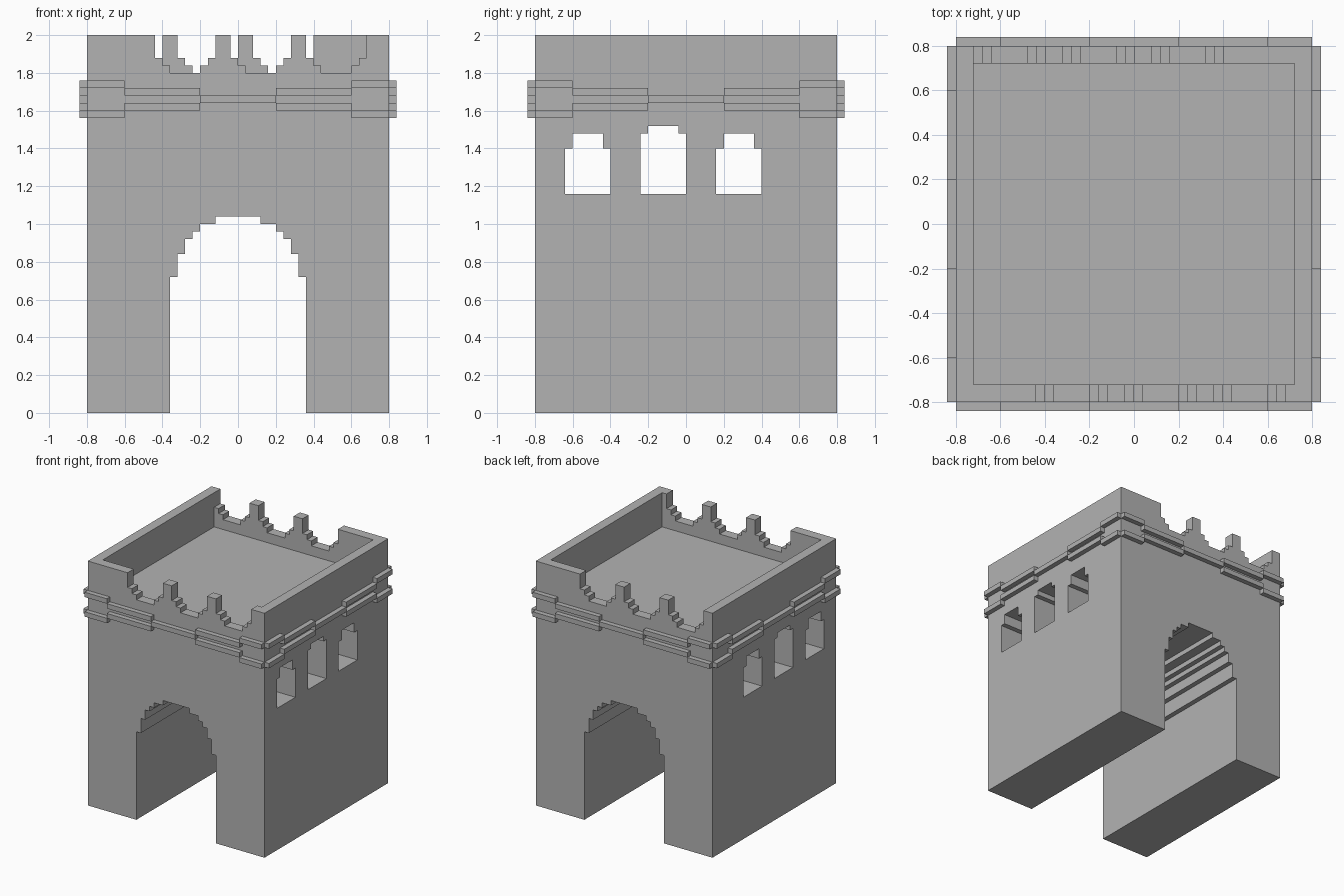
import bpy
import bmesh
from mathutils import Vector

default = bpy.data.objects.get("Cube")
if default:
    bpy.data.objects.remove(default, do_unlink=True)

stone = bpy.data.materials.new("grey stone")
stone.use_nodes = True
colour = (0.45, 0.45, 0.45, 1)
stone.diffuse_color = colour
stone.node_tree.nodes["Principled BSDF"].inputs["Base Color"].default_value = colour

STEP = 0.04
HALF = 0.8
HEIGHT = 2.0
WALL = 0.08


def prism(name, profile, axis, start, end):
    """Extrude a (horizontal, z) profile along the x or y axis."""
    bm = bmesh.new()
    place = (lambda u, z: (start, u, z)) if axis == "x" else (lambda u, z: (u, start, z))
    face = bm.faces.new([bm.verts.new(place(u, z)) for u, z in profile])
    shift = Vector((end - start, 0, 0)) if axis == "x" else Vector((0, end - start, 0))
    grown = bmesh.ops.extrude_face_region(bm, geom=[face])["geom"]
    bmesh.ops.translate(bm, vec=shift, verts=[v for v in grown if isinstance(v, bmesh.types.BMVert)])
    bmesh.ops.recalc_face_normals(bm, faces=bm.faces)
    mesh = bpy.data.meshes.new(name)
    bm.to_mesh(mesh)
    bm.free()
    mesh.materials.append(stone)
    obj = bpy.data.objects.new(name, mesh)
    bpy.context.collection.objects.link(obj)
    return obj


def rect(u0, u1, z0, z1):
    return [(u0, z0), (u1, z0), (u1, z1), (u0, z1)]


def stepped(centre, base, levels):
    """Symmetric stepped opening: each level is (half width, height it reaches)."""
    side, low = [], base
    for half, top in levels:
        side += [(half, low), (half, top)]
        low = top
    return ([(centre + h, z) for h, z in side]
            + [(centre - h, z) for h, z in reversed(side)])


def cut(target, cutter):
    mod = target.modifiers.new("cut", "BOOLEAN")
    mod.operation = "DIFFERENCE"
    mod.solver = "EXACT"
    mod.object = cutter
    graph = bpy.context.evaluated_depsgraph_get()
    mesh = bpy.data.meshes.new_from_object(target.evaluated_get(graph))
    target.modifiers.clear()
    target.data = mesh
    bpy.data.objects.remove(cutter, do_unlink=True)


# Square tower block
tower = prism("tower", rect(-HALF, HALF, 0, HEIGHT), "y", -HALF, HALF)

# Gateway running from front to back
arch = [(0.36, 0.72), (0.32, 0.84), (0.28, 0.92), (0.24, 0.96), (0.20, 1.0), (0.12, 1.04)]
cut(tower, prism("gateway_cutter", stepped(0, -0.1, arch), "y", -1, 1))

# Three windows running from side to side, the middle one taller
for centre, shoulder, top in ((-0.52, 1.40, 1.48), (-0.12, 1.48, 1.52), (0.28, 1.40, 1.48)):
    shape = stepped(centre, 1.16, [(0.12, shoulder), (0.08, top)])
    cut(tower, prism("window_cutter", shape, "x", -1, 1))

# Sunken roof deck behind the parapet
inner = HALF - WALL
cut(tower, prism("deck_cutter", rect(-inner, inner, 1.72, 2.2), "y", -inner, inner))

# Stepped gaps between the merlons, front and back
gap = [(0.08, 1.84), (0.12, 1.88), (0.16, 2.2)]
for first, y0, y1 in ((-0.28, -1, -inner), (-0.56, inner, 1)):
    for i in range(3):
        shape = stepped(first + 0.4 * i, 1.8, gap)
        cut(tower, prism("gap_cutter", shape, "y", y0, y1))
tower.data.name = "tower"

# Belt of stepped strips on all four walls, spreading towards the corners
MID = 1.66
spans = [(-0.8, -0.6, 2), (-0.6, -0.2, 1), (-0.2, 0.2, 0), (0.2, 0.6, 1), (0.6, 0.8, 2)]
walls = {"front": ("y", -1), "back": ("y", 1), "left": ("x", 1), "right": ("x", -1)}
for wall, (axis, sign) in walls.items():
    for u0, u1, level in spans:
        for side in ((1, -1) if level else (1,)):
            z = MID + side * level * STEP
            prism(wall + "_belt_strip", rect(u0, u1, z - STEP / 2, z + STEP / 2),
                  axis, sign * HALF, sign * (HALF + STEP))
